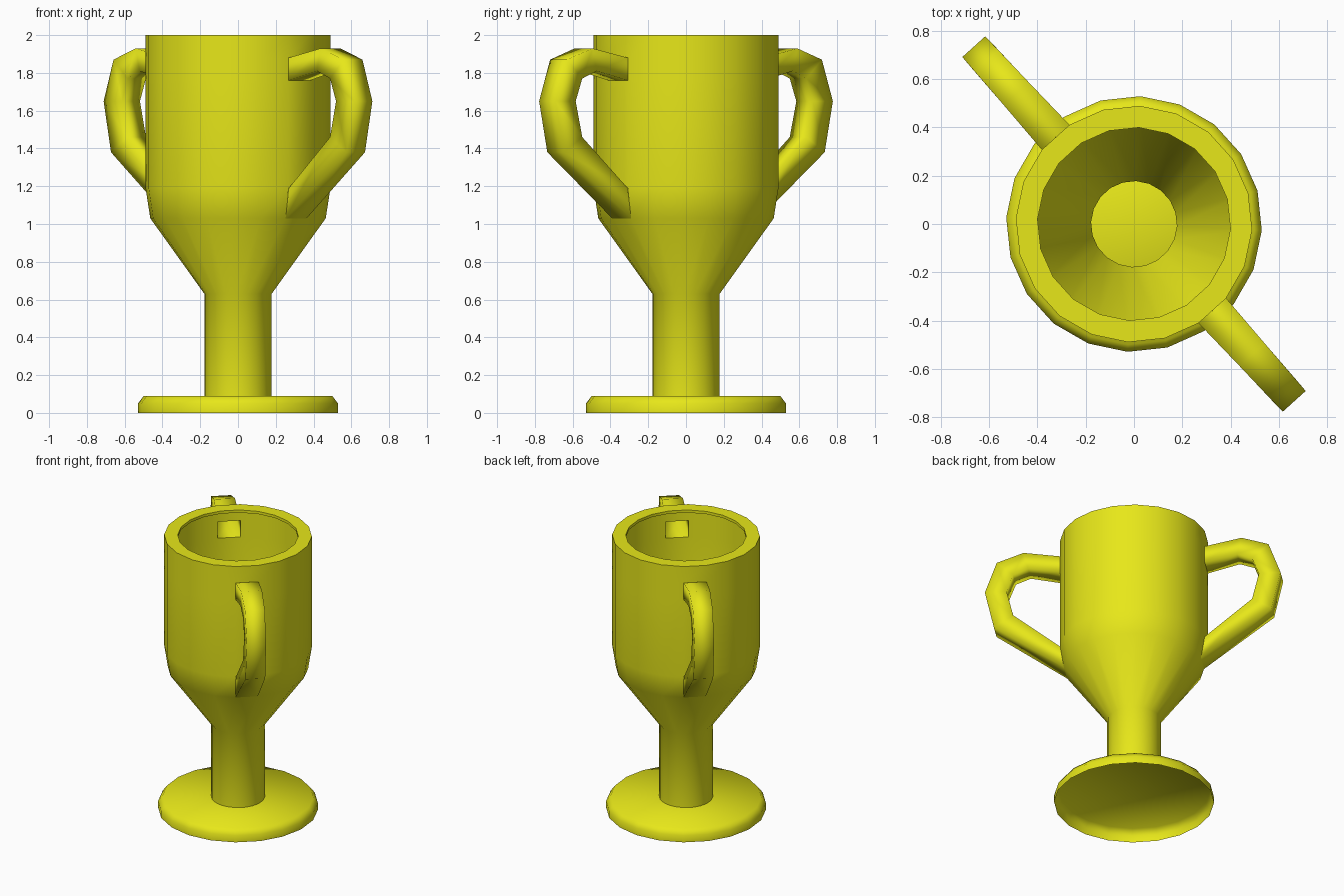
import bpy, bmesh
from math import radians, cos, sin, pi

if "Cube" in bpy.data.objects:
    bpy.data.objects.remove(bpy.data.objects["Cube"])

SIDES = 20
HANDLE_ANGLE = radians(-47.9)
STEP = 2 * pi / SIDES
START = HANDLE_ANGLE - STEP / 2      # wall face 0 is centred on the handle

gold = bpy.data.materials.new("gold_yellow")
gold.diffuse_color = (0.8, 0.8, 0.01, 1)
gold.use_nodes = True
gold.node_tree.nodes["Principled BSDF"].inputs["Base Color"].default_value = gold.diffuse_color


def finish(name, bm, angle):
    mesh = bpy.data.meshes.new(name)
    bm.to_mesh(mesh)
    bm.free()
    ob = bpy.data.objects.new(name, mesh)
    bpy.context.collection.objects.link(ob)
    mesh.materials.append(gold)
    bpy.ops.object.select_all(action='DESELECT')
    ob.select_set(True)
    bpy.context.view_layer.objects.active = ob
    bpy.ops.object.shade_smooth_by_angle(angle=radians(angle))
    return ob


def lathe(name, profile, openings=(), cap_end=False):
    """Revolve (radius, z) pairs; openings are bands left open at the handles."""
    bm = bmesh.new()
    rings = [[bm.verts.new((r * cos(START + i * STEP), r * sin(START + i * STEP), z))
              for i in range(SIDES)] for r, z in profile]
    for band, (a, b) in enumerate(zip(rings, rings[1:])):
        for i in range(SIDES):
            if band in openings and i in (0, SIDES // 2):
                continue
            j = (i + 1) % SIDES
            bm.faces.new((a[i], a[j], b[j], b[i]))
    if cap_end:
        bm.faces.new(rings[-1])
    return finish(name, bm, 60)


# Foot: thin chamfered disc, open underneath
lathe("foot", [(0.53, 0), (0.53, 0.05), (0.50, 0.09)], cap_end=True)

# Stem, flared bowl and inward lip as one thin shell
lathe("cup", [(0.178, 0.09), (0.178, 0.63), (0.465, 1.03), (0.49, 1.19),
              (0.49, 1.76), (0.49, 1.88), (0.49, 2.0), (0.40, 2.0), (0.40, 1.98)],
      openings=(2, 4))

# Handles: square tube, each section = outer (u, z), inner (u, z), half width
SECTIONS = [
    ((0.484, 1.88), (0.484, 1.76), 0.077),
    ((0.73, 1.93), (0.70, 1.81), 0.070),
    ((0.91, 1.87), (0.80, 1.77), 0.066),
    ((0.99, 1.65), (0.845, 1.65), 0.064),
    ((0.93, 1.38), (0.80, 1.46), 0.066),
    ((0.459, 1.03), (0.484, 1.19), 0.075),
]


def handle(name, angle):
    c, s = cos(angle), sin(angle)
    bm = bmesh.new()
    rings = []
    for outer, inner, w in SECTIONS:
        corners = [(*outer, -w), (*outer, w), (*inner, w), (*inner, -w)]
        rings.append([bm.verts.new((u * c - v * s, u * s + v * c, z)) for u, z, v in corners])
    for a, b in zip(rings, rings[1:]):
        for i in range(4):
            j = (i + 1) % 4
            bm.faces.new((a[i], b[i], b[j], a[j]))
    bmesh.ops.recalc_face_normals(bm, faces=bm.faces)
    return finish(name, bm, 120)


handle("handle_front_right", HANDLE_ANGLE)
handle("handle_back_left", HANDLE_ANGLE + pi)
